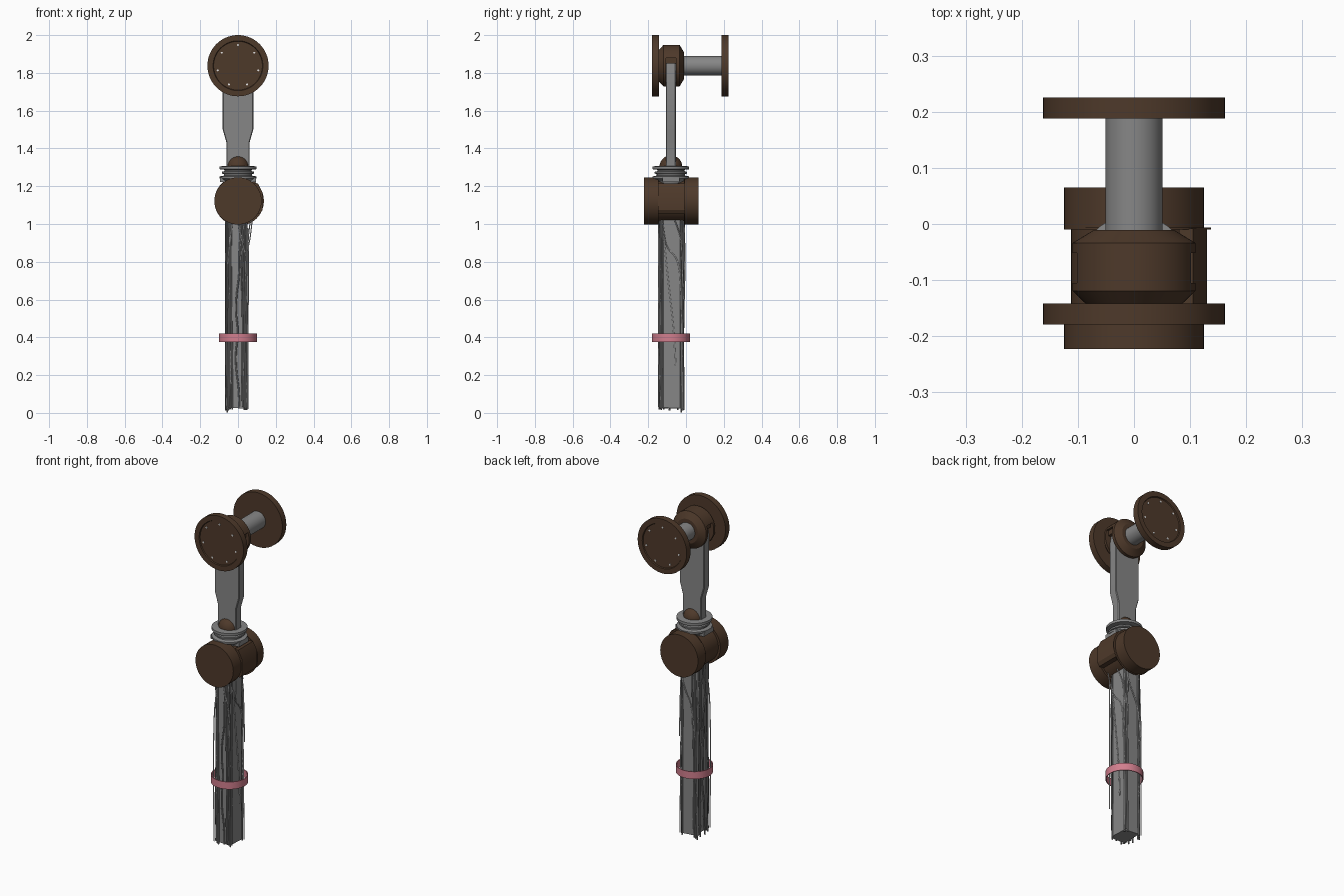
import bpy, bmesh, math, random

if "Cube" in bpy.data.objects:
    bpy.data.objects.remove(bpy.data.objects["Cube"])

random.seed(4)
CY = -0.08      # depth of the arm's centre line
SHOULDER_Z, ELBOW_Z = 1.838, 1.122


def material(name, rgb):
    m = bpy.data.materials.new(name)
    m.diffuse_color = (*rgb, 1)
    m.use_nodes = True
    m.node_tree.nodes["Principled BSDF"].inputs["Base Color"].default_value = m.diffuse_color
    return m


BROWN = material("dark_brown", (0.076, 0.041, 0.023))
GREY = material("metal_grey", (0.24, 0.24, 0.24))
PINK = material("dusty_pink", (0.64, 0.21, 0.27))
PALE = material("near_white", (0.9, 0.9, 0.9))


def finish(name, bm, mat):
    bmesh.ops.recalc_face_normals(bm, faces=bm.faces)
    me = bpy.data.meshes.new(name)
    bm.to_mesh(me)
    bm.free()
    me.materials.append(mat)
    ob = bpy.data.objects.new(name, me)
    bpy.context.collection.objects.link(ob)
    return ob


def lathe(name, profile, mat, axis="z", centre=(0, 0), n=48, closed=False):
    """Spin (radius, position) points; axis y is centred on (x, z), axis z on (x, y)."""
    bm = bmesh.new()
    rings = []
    for r, t in profile:
        ring = []
        for i in range(n):
            a = 2 * math.pi * i / n
            u, v = centre[0] + r * math.cos(a), centre[1] + r * math.sin(a)
            ring.append(bm.verts.new((u, t, v) if axis == "y" else (u, v, t)))
        rings.append(ring)
    pairs = list(zip(rings, rings[1:])) + ([(rings[-1], rings[0])] if closed else [])
    for lo, hi in pairs:
        for i in range(n):
            j = (i + 1) % n
            bm.faces.new((lo[i], lo[j], hi[j], hi[i]))
    if not closed:
        bm.faces.new(rings[0])
        bm.faces.new(rings[-1])
    return finish(name, bm, mat)


def prism(name, outline, lo, hi, mat, axis="y"):
    """Extrude an outline of (x, z) along y, or of (x, y) along z."""
    bm = bmesh.new()
    put = (lambda p, t: (p[0], t, p[1])) if axis == "y" else (lambda p, t: (p[0], p[1], t))
    a = [bm.verts.new(put(p, lo)) for p in outline]
    b = [bm.verts.new(put(p, hi)) for p in outline]
    bm.faces.new(a)
    bm.faces.new(b)
    for i in range(len(a)):
        j = (i + 1) % len(a)
        bm.faces.new((a[i], a[j], b[j], b[i]))
    return finish(name, bm, mat)


def apply_modifier(ob, kind, **settings):
    mod = ob.modifiers.new(kind.lower(), kind)
    for key, value in settings.items():
        setattr(mod, key, value)
    bpy.context.view_layer.objects.active = ob
    bpy.ops.object.modifier_apply(modifier=mod.name)


def rect(x0, x1, z0, z1):
    return [(x0, z0), (x1, z0), (x1, z1), (x0, z1)]


# Two shoulder discs with a shallow recess on the outer face and seven bolts each
for name, inner, outer in (("front_disc", -0.142, -0.179), ("back_disc", 0.188, 0.225)):
    s = 1 if outer > inner else -1
    lathe(name, [(0.162, inner), (0.162, outer), (0.132, outer), (0.129, outer - s * 0.006)],
          BROWN, "y", (0, SHOULDER_Z), 64)
    for k in range(7):
        a = math.pi / 2 + k * math.tau / 7
        c = (0.11 * math.cos(a), SHOULDER_Z + 0.11 * math.sin(a))
        lathe(f"{name}_bolt_{k}", [(0.0055, outer - s * 0.008), (0.0055, outer - s * 0.003)],
              PALE, "y", c, 10)

# Shoulder hub with a slot for the upper arm, and the axle to the back disc
hub = lathe("shoulder_hub", [(0.085, -0.143), (0.110, -0.119), (0.110, -0.034), (0.072, -0.011)],
            BROWN, "y", (0, SHOULDER_Z))
cutter = prism("slot_cutter", rect(-0.2, 0.2, 1.6, 1.88), -0.105, -0.052, BROWN)
cutter.hide_render = True
apply_modifier(hub, "BOOLEAN", operation="DIFFERENCE", object=cutter, solver="EXACT")
bpy.data.objects.remove(cutter)
prism("slot_filler", rect(-0.09, 0.09, 1.85, 1.885), -0.107, -0.050, BROWN)
lathe("shoulder_axle", [(0.051, -0.02), (0.051, 0.195)], GREY, "y", (0, SHOULDER_Z))

# Upper arm: flat bar that widens towards the shoulder
half = [(0.061, 1.27), (0.061, 1.43), (0.081, 1.50), (0.081, 1.80), (0.070, 1.862)]
arm = prism("upper_arm", half + [(-x, z) for x, z in reversed(half)], -0.106, -0.054, GREY)
apply_modifier(arm, "BEVEL", width=0.004, segments=1, limit_method="ANGLE", angle_limit=1.0)

# Ball and stacked flanges above the elbow
ball = [(0.0602 * math.cos(a), 1.303 + 0.0602 * math.sin(a))
        for a in (math.radians(-60 + 10 * i) for i in range(15))]
lathe("elbow_ball", ball + [(0.002, 1.3632)], BROWN, "z", (0, CY), 32)
lathe("elbow_flange", [(0.060, 1.18), (0.075, 1.225), (0.097, 1.242), (0.097, 1.252), (0.075, 1.256),
                       (0.075, 1.264), (0.086, 1.267), (0.086, 1.276), (0.072, 1.280), (0.072, 1.287),
                       (0.097, 1.290), (0.097, 1.305), (0.070, 1.307)], GREY, "z", (0, CY))
prism("flange_block", rect(-0.094, 0.094, 1.222, 1.247), -0.125, -0.035, GREY)

# Elbow: two end drums, a wrapped cover between them and a raised side plate
E = (0, ELBOW_Z)
lathe("elbow_drum_front", [(0.125, -0.223), (0.125, -0.146)], BROWN, "y", E)
lathe("elbow_drum_back", [(0.125, -0.010), (0.125, 0.065)], BROWN, "y", E)
lathe("elbow_cover", [(0.112, -0.15), (0.112, -0.005)], BROWN, "y", E)
prism("elbow_side_plate", [(0.09, 1.055), (0.118, 1.055), (0.130, 1.075), (0.130, 1.165),
                           (0.105, 1.215), (0.08, 1.215)], -0.148, -0.008, BROWN)
lathe("elbow_rim", [(0.131, -0.010), (0.131, -0.006)], BROWN, "y", (0.006, ELBOW_Z))

# Forearm core: chamfered square column with a torn lower end
x0, x1, y0, y1, c = -0.057, 0.047, -0.134, -0.016, 0.016
section = [(x0 + c, y0), (x1 - c, y0), (x1, y0 + c), (x1, y1 - c),
           (x1 - c, y1), (x0 + c, y1), (x0, y1 - c), (x0, y0 + c)]
core = prism("forearm_core", section, 0.03, 1.04, GREY, "z")
for v in core.data.vertices:
    if v.co.z < 0.1:
        v.co.z += random.uniform(-0.008, 0.008)


# Cables wandering down around the forearm
def skin(a, grow):
    def side(t, size):
        return math.copysign(abs(t) ** 0.5, t) * size
    return -0.005 + side(math.cos(a), 0.056 + grow), -0.075 + side(math.sin(a), 0.063 + grow)


def cables(name, paths, radius, mat):
    cu = bpy.data.curves.new(name, "CURVE")
    cu.dimensions = "3D"
    cu.bevel_depth, cu.bevel_resolution, cu.use_fill_caps = radius, 1, True
    cu.resolution_u = 3
    for path in paths:
        sp = cu.splines.new("NURBS")
        sp.points.add(len(path) - 1)
        for p, co in zip(sp.points, path):
            p.co = (*co, 1)
        sp.order_u, sp.use_endpoint_u = 3, True
    cu.materials.append(mat)
    ob = bpy.data.objects.new(name, cu)
    bpy.context.collection.objects.link(ob)


def wander(angle, drift, bottom):
    steps, path = 11, []
    for i in range(steps):
        t = i / (steps - 1)
        a = angle + drift * max(0, 1 - t * 1.8) + random.uniform(-0.05, 0.05)
        path.append((*skin(a, random.uniform(0, 0.004)), 1.03 + (bottom - 1.03) * t))
    return path


# Grey cables are dense in front and on the left, sparse on the right and back
N = 28
angles = [math.tau * k / N for k in range(N)]
angles = [a for a in angles if math.cos(a) < 0.85 and not 1.2 < a < 1.9]
cables("grey_cables", [wander(a, random.uniform(-0.25, 0.25),
                              0.003 if k == 5 else random.uniform(0.01, 0.035))
                       for k, a in enumerate(angles)], 0.0045, GREY)

# Near-white wires: three cross the right side, others run down front, left and back
X, F = 0.052, -0.146
white = [
    [(0.075, -0.125, 1.02), (0.066, -0.115, 0.93), (X, -0.10, 0.87), (X, -0.045, 0.82),
     (X, -0.028, 0.72), (X, -0.022, 0.40), (X, -0.018, 0.02)],
    [(X, -0.12, 0.95), (X, -0.105, 0.80), (X, -0.085, 0.62), (X, -0.062, 0.42), (X, -0.055, 0.25)],
    [(0.066, -0.06, 1.02), (0.055, -0.03, 0.95), (X, -0.02, 0.85), (X, -0.012, 0.6)],
    [(0.054, -0.137, 0.98), (0.055, -0.139, 0.65), (0.053, -0.137, 0.4), (0.054, -0.138, 0.2)],
    [(0.0, F, 1.02), (0.01, F, 0.94), (0.038, F, 0.86), (0.046, F, 0.72), (0.046, F, 0.4)],
    [(-0.03, F, 1.0), (-0.045, F, 0.9), (-0.058, F, 0.76), (-0.06, F, 0.4), (-0.056, F, 0.03)],
    [(-0.064, -0.03, 0.95), (-0.066, -0.02, 0.7), (-0.065, -0.018, 0.4), (-0.066, -0.02, 0.03)],
    [(0.04, -0.009, 0.98), (0.01, -0.006, 0.88), (-0.04, -0.007, 0.8), (-0.055, -0.007, 0.6)],
]
cables("white_wires", white, 0.003, PALE)

# Loose band around the forearm
lathe("forearm_band", [(0.101, 0.376), (0.101, 0.420), (0.096, 0.420), (0.096, 0.376)],
      PINK, "z", (0, CY), 40, closed=True)

# Smooth the round parts, keeping edges sharp
bpy.ops.object.select_all(action="DESELECT")
for ob in bpy.context.scene.objects:
    if ob.type == "MESH":
        ob.select_set(True)
        bpy.context.view_layer.objects.active = ob
bpy.ops.object.shade_smooth_by_angle(angle=math.radians(30))
